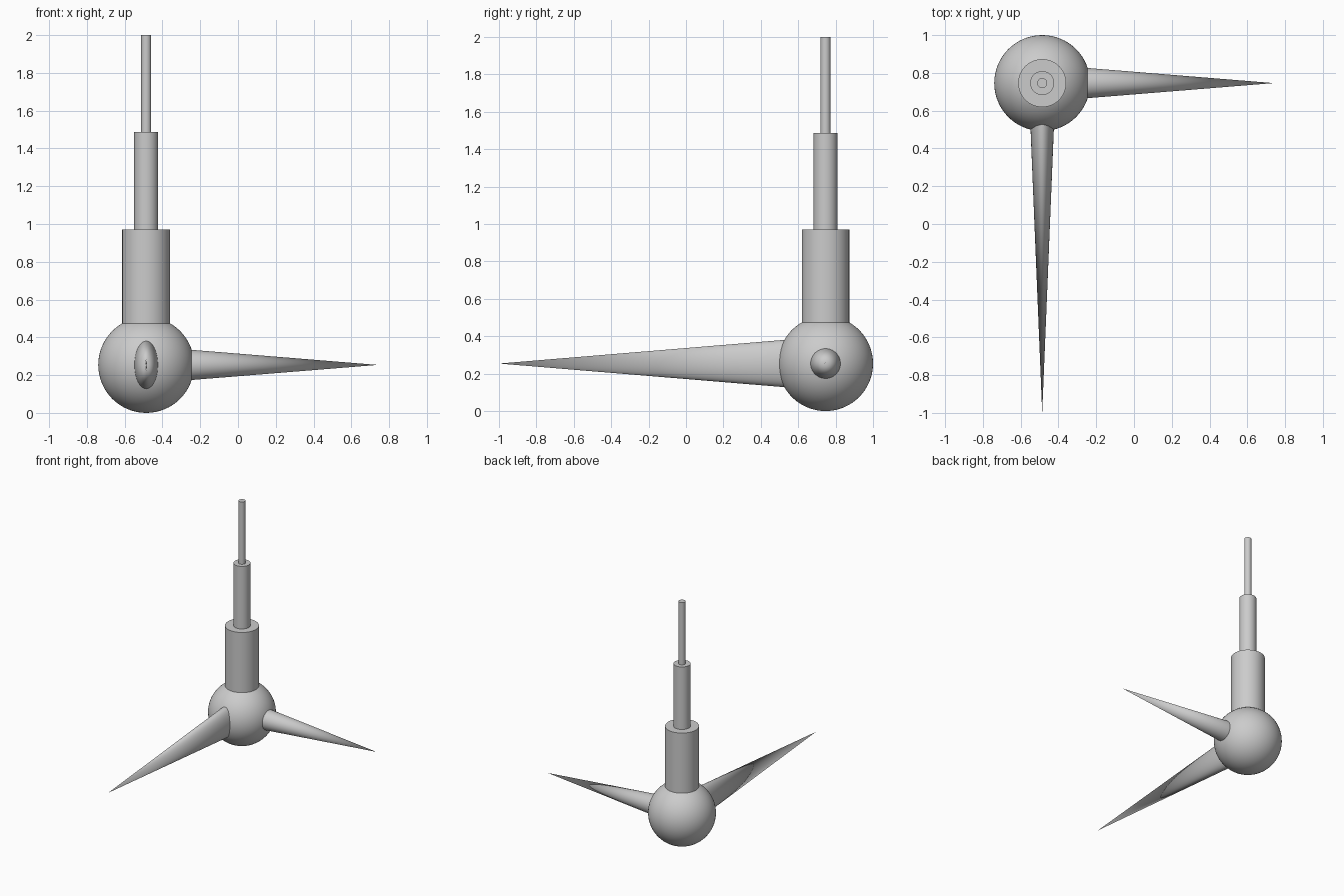
import bpy
import math
from mathutils import Matrix, Vector

cube = bpy.data.objects.get("Cube")
if cube:
    bpy.data.objects.remove(cube, do_unlink=True)

grey = bpy.data.materials.new("plain grey")
grey.use_nodes = True
colour = (0.6, 0.6, 0.6, 1)
grey.diffuse_color = colour
grey.node_tree.nodes["Principled BSDF"].inputs["Base Color"].default_value = colour

HUB = Vector((-0.486, 0.746, 0.254))
RADIUS = 0.254


def finish(name):
    obj = bpy.context.object
    obj.name = name
    obj.data.materials.append(grey)
    bpy.ops.object.shade_smooth_by_angle(angle=math.radians(35))
    return obj


def rod(name, radius, bottom, top):
    """Upright cylinder above the hub."""
    bpy.ops.mesh.primitive_cylinder_add(
        vertices=64, radius=radius, depth=top - bottom,
        location=(HUB.x, HUB.y, (bottom + top) / 2))
    return finish(name)


def spike(name, direction, length, half_width, half_height, inset):
    """Cone pointing along direction; half sizes are those at its base."""
    bpy.ops.mesh.primitive_cone_add(vertices=64, radius1=1, radius2=0, depth=1)
    obj = finish(name)
    d = Vector(direction)
    up = Vector((0, 0, 1))
    side = up.cross(d)
    turn = Matrix((side, up, d)).transposed().to_4x4()
    size = Matrix.Diagonal((half_width, half_height, length, 1))
    centre = Matrix.Translation(HUB + d * (inset + length / 2))
    obj.data.transform(centre @ turn @ size)
    return obj


# Round hub
bpy.ops.mesh.primitive_uv_sphere_add(segments=64, ring_count=32,
                                     radius=RADIUS, location=HUB)
finish("hub_sphere")

# Stepped mast
rod("mast_lower", 0.127, 0.40, 0.97)
rod("mast_middle", 0.0635, 0.96, 1.486)
rod("mast_upper", 0.0265, 1.476, 2.0)

# Flattened front spike and round left spike
spike("front_spike", (0, -1, 0), 1.546, 0.0635, 0.128, 0.20)
spike("left_spike", (1, 0, 0), 1.026, 0.083, 0.083, 0.20)
